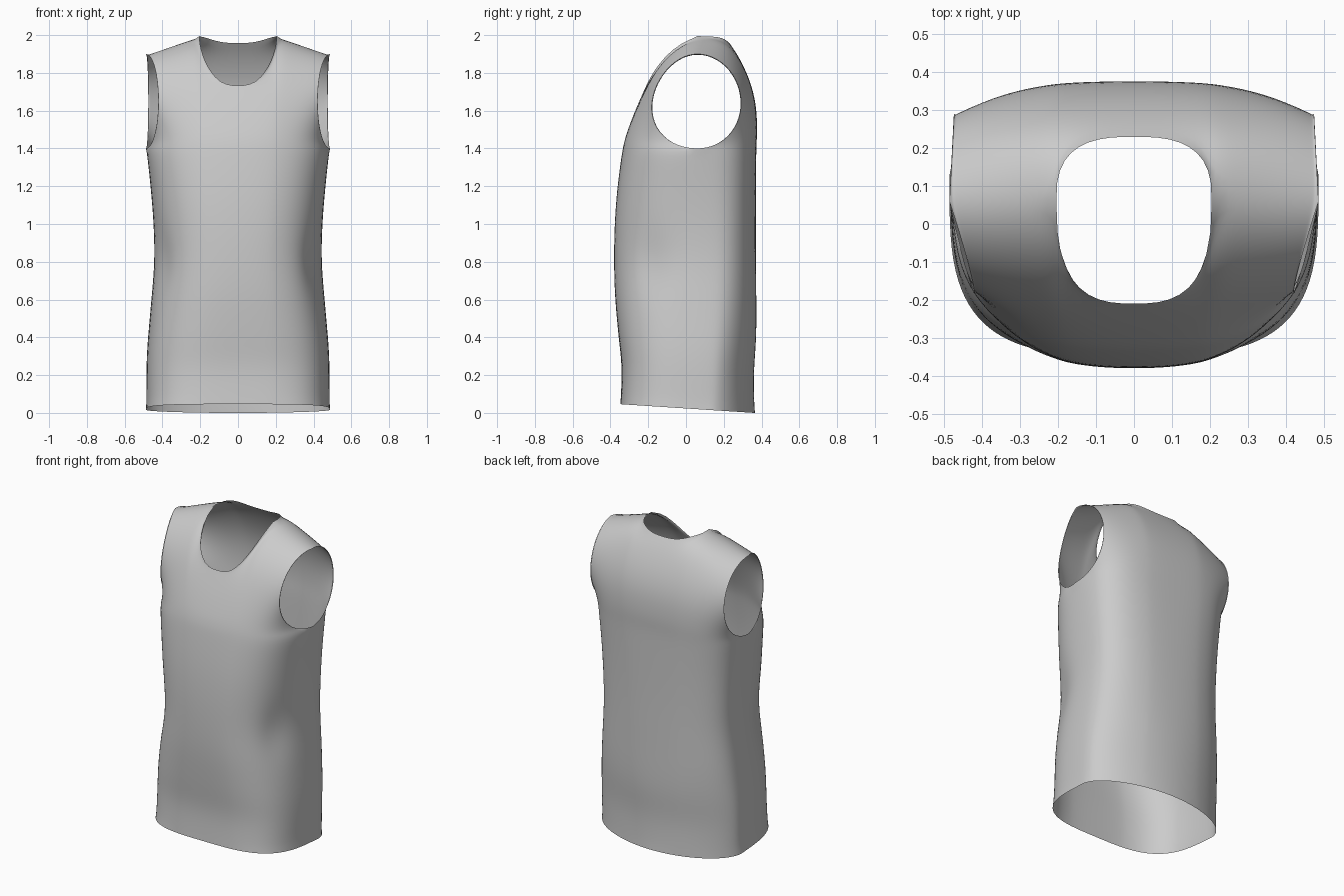
import bpy, bmesh
from math import sin, cos, pi, asin, exp

if "Cube" in bpy.data.objects:
    bpy.data.objects.remove(bpy.data.objects["Cube"])

ARM_Z = 1.4      # armpit height
SEAM_Y = 0.06    # shoulder seam
HALF_W = 0.487
NECK_W = 0.205
F0 = NECK_W / HALF_W


def curve(pts, t):
    """Smooth interpolation through (t, value) points."""
    n = len(pts)
    t = min(max(t, pts[0][0]), pts[-1][0])
    i = 0
    while i < n - 2 and t > pts[i + 1][0]:
        i += 1

    def slope(k):
        a, b = pts[max(k - 1, 0)], pts[min(k + 1, n - 1)]
        return (b[1] - a[1]) / (b[0] - a[0])
    (t0, v0), (t1, v1) = pts[i], pts[i + 1]
    h = t1 - t0
    u = (t - t0) / h
    return ((2*u**3 - 3*u**2 + 1) * v0 + (u**3 - 2*u**2 + u) * h * slope(i)
            + (3*u**2 - 2*u**3) * v1 + (u**3 - u**2) * h * slope(i + 1))


# Torso profiles by height
WIDTH = [(0, .487), (.3, .485), (.55, .465), (.8, .445), (1.0, .449), (1.2, .465), (1.4, .487)]
SIDE = [(0, .12), (.6, .13), (1.0, .12), (1.4, SEAM_Y)]
CHEST = {
    -1: dict(mid=[(0, -.347), (.22, -.34), (.4, -.357), (.65, -.378), (.9, -.381),
                  (1.1, -.372), (1.25, -.357), (1.4, -.336)],
             n=[(0, 3.4), (.3, 3.2), (.75, 2.7), (1.1, 2.7), (1.4, 2.6)],
             y=[(0, -.336), (.2, -.311), (.4, -.252), (.6, -.168), (.8, -.06), (1, SEAM_Y)],
             z=[(0, 1.4), (.2, 1.49), (.4, 1.64), (.6, 1.81), (.8, 1.93), (1, 1.995)],
             arm=.24, skew=.07, dip=.065, neck=.27),
    1: dict(mid=[(0, .365), (.2, .36), (.4, .373), (.7, .372), (1.0, .37), (1.4, .372)],
            n=[(0, 1.9), (.3, 2.0), (.6, 2.3), (1.0, 2.6), (1.2, 2.8), (1.4, 3.1)],
            y=[(0, .372), (.2, .377), (.4, .363), (.6, .31), (.8, .212), (1, SEAM_Y)],
            z=[(0, 1.4), (.2, 1.52), (.4, 1.67), (.6, 1.825), (.8, 1.973), (1, 1.995)],
            arm=.232, skew=.02, dip=.012, neck=.17),
}


def bulge(f, n):
    return max(0.0, 1 - f ** n) ** (1 / n)


def torso_point(side, f, z):
    c = CHEST[side]
    ye = curve(SIDE, z)
    y = ye + (curve(c['mid'], z) - ye) * bulge(f, curve(c['n'], z))
    lift = (.0235 - .065 * y) * max(0, 1 - z / .4)   # tilted hem
    # Hollow at the front of the waist
    dent = .03 * exp(-((z - .78) / .16) ** 2 - ((y + .18) / .08) ** 2)
    return f * (curve(WIDTH, z) - dent), y, z + lift


def yoke_point(side, f, s):
    """Section cut off at the armhole edge, s runs armpit to shoulder."""
    c = CHEST[side]
    n = c['n'][-1][1]
    ay = SEAM_Y + side * c['arm'] * (sin(pi * s) + c['skew'] * sin(2 * pi * s))
    az = 1.65 - .25 * cos(pi * s)
    py = curve(c['y'], s)
    depth = abs(py - SEAM_Y)
    r = min(.85, abs(ay - SEAM_Y) / depth) if depth > 1e-6 else .85
    q = bulge(r, n)                     # fraction of the section kept
    b = bulge(q, n)
    y = ay + (py - ay) * (bulge(f * q, n) - b) / (1 - b)
    z = az + (curve(c['z'], s) - az) * min(1, (1 - f) / (1 - F0))
    return f * (HALF_W - c['dip'] * sin(pi * s) * f ** 3), y, z


def neck_limit(side, f):
    """Where a column meets the neckline."""
    if f >= F0 - 1e-5:
        return 1.0
    lo, hi = 0.0, 1.0
    for _ in range(30):
        s = (lo + hi) / 2
        x, y, _z = yoke_point(side, f, s)
        inside = abs(y - SEAM_Y) < CHEST[side]['neck'] * bulge(f / F0, 2.8)
        lo, hi = (lo, s) if inside else (s, hi)
    return lo


# Columns from centre to side, gathered at the neck corner and the side
t0 = asin(F0)
columns = [F0 * sin(i / 10 * pi / 2) for i in range(10)]
columns += [sin(t0 + (pi / 2 - t0) * i / 22) for i in range(22)] + [1.0]
LOW, HIGH = 44, 26

bm = bmesh.new()
for side in (-1, 1):
    for mirror in (-1, 1):
        grid = []
        for f in columns:
            top = neck_limit(side, f)
            pts = [torso_point(side, f, ARM_Z * i / LOW) for i in range(LOW)]
            pts += [yoke_point(side, f, top * j / HIGH) for j in range(HIGH + 1)]
            grid.append([bm.verts.new((mirror * x, y, z)) for x, y, z in pts])
        for a, b in zip(grid, grid[1:]):
            for k in range(len(a) - 1):
                quad = [a[k], b[k], b[k + 1], a[k + 1]]
                bm.faces.new(quad if side * mirror < 0 else quad[::-1])
bmesh.ops.remove_doubles(bm, verts=bm.verts, dist=1e-4)
# Relax the cloth, leaving the openings as cut
inner = [v for v in bm.verts if not v.is_boundary]
for _ in range(14):
    bmesh.ops.smooth_vert(bm, verts=inner, factor=.5, use_axis_x=True,
                          use_axis_y=True, use_axis_z=True)

# Sleeveless shirt
mesh = bpy.data.meshes.new("sleeveless_shirt")
bm.to_mesh(mesh)
bm.free()
shirt = bpy.data.objects.new("sleeveless_shirt", mesh)
bpy.context.collection.objects.link(shirt)
mesh.shade_smooth()
